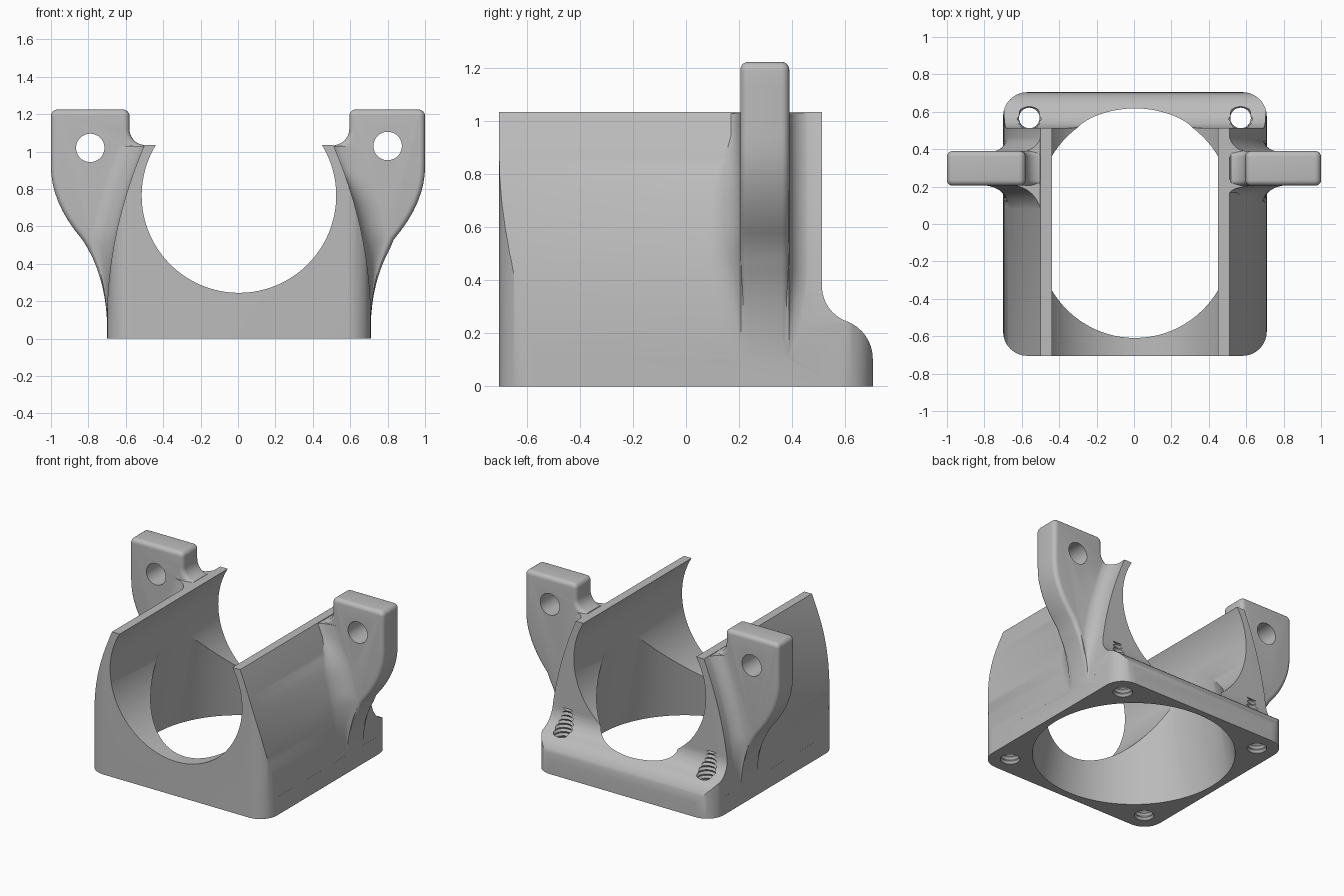
import bpy, bmesh, math
from mathutils import Matrix

cube = bpy.data.objects.get("Cube")
if cube:
    bpy.data.objects.remove(cube, do_unlink=True)

grey = bpy.data.materials.new("plain_grey")
grey.use_nodes = True
grey.diffuse_color = (0.5, 0.5, 0.5, 1)
grey.node_tree.nodes["Principled BSDF"].inputs["Base Color"].default_value = (0.5, 0.5, 0.5, 1)


def loft(name, rings):
    """Skin closed rings of 3D points and cap both ends."""
    bm = bmesh.new()
    rows = [[bm.verts.new(p) for p in ring] for ring in rings]
    n = len(rows[0])
    for a, b in zip(rows, rows[1:]):
        for i in range(n):
            bm.faces.new((a[i], a[(i + 1) % n], b[(i + 1) % n], b[i]))
    bm.faces.new(rows[0])
    bm.faces.new(rows[-1])
    bmesh.ops.recalc_face_normals(bm, faces=bm.faces)
    mesh = bpy.data.meshes.new(name)
    bm.to_mesh(mesh)
    bm.free()
    mesh.materials.append(grey)
    ob = bpy.data.objects.new(name, mesh)
    bpy.context.collection.objects.link(ob)
    return ob


def prism(name, pts, axis, lo, hi):
    """Extrude a 2D profile along an axis."""
    def place(p, t):
        return {'X': (t, p[0], p[1]), 'Y': (p[0], t, p[1]), 'Z': (p[0], p[1], t)}[axis]
    return loft(name, [[place(p, t) for p in pts] for t in (lo, hi)])


def arc(cx, cy, r, a0, a1, n=8):
    return [(cx + r * math.cos(math.radians(a0 + (a1 - a0) * i / n)),
             cy + r * math.sin(math.radians(a0 + (a1 - a0) * i / n))) for i in range(n + 1)]


def circle(cx, cy, r, n=96):
    return arc(cx, cy, r, 0, 360, n)[:-1]


def inset(pts, d):
    """Move a counter-clockwise outline inwards."""
    out = []
    for i, (x, y) in enumerate(pts):
        (ax, ay), (bx, by) = pts[i - 1], pts[(i + 1) % len(pts)]
        length = math.hypot(bx - ax, by - ay)
        out.append((x - d * (by - ay) / length, y + d * (bx - ax) / length))
    return out


def combine(ob, other, op):
    mod = ob.modifiers.new(op.lower(), 'BOOLEAN')
    mod.operation, mod.solver, mod.object = op, 'EXACT', other
    dg = bpy.context.evaluated_depsgraph_get()
    mesh = bpy.data.meshes.new_from_object(ob.evaluated_get(dg))
    ob.modifiers.clear()
    ob.data = mesh
    bpy.data.objects.remove(other, do_unlink=True)


TOP, HALF = 1.035, 0.705
LUG_FRONT, LUG_BACK, ROUND = 0.205, 0.39, 0.03


def wall_x(z):
    return HALF - 0.2 * (max(0, z - 0.1) / 0.935) ** 2


def lug_x(z, reach):
    if z < .53:
        return .703 + .21 * z ** 2 + .5 * z ** 3
    return reach - 1.1 * max(0, .92 - z) ** 2


# Body: rounded plan cut to the stepped side profile and the curved front profile
c = HALF - .13
plan = (arc(c, c, .13, 0, 90) + arc(-c, c, .13, 90, 180)
        + arc(-c, -c, .13, 180, 270) + arc(c, -c, .13, 270, 360))
body = prism("duct_bracket", plan, 'Z', 0, TOP)
side = ([(-.8, -.1), (HALF, -.1)] + arc(.555, .105, .15, 0, 70)
        + arc(.655, .379, .142, 250, 180) + [(.513, 1.1), (-.8, 1.1)])
combine(body, prism("side_profile", side, 'X', -1, 1), 'INTERSECT')
wall = [(.75, -.1), (.75, .08)]
wall += [(wall_x(z), z) for z in [TOP * i / 24 for i in range(3, 25)]] + [(.48, 1.08)]
front = wall + [(-x, z) for x, z in reversed(wall)]
combine(body, prism("front_profile", front, 'Y', -1, 1), 'INTERSECT')

# Lugs with rounded rims and blended roots on both sides
for s, reach, inner in ((1, .995, .59), (-1, 1.005, .585)):
    outline = [(lug_x(z, reach), z) for z in [.03 + .05 * i for i in range(23)]]
    outline += arc(reach - .035, 1.19, .035, 0, 90, 6) + arc(inner + .035, 1.19, .035, 90, 180, 6)
    outline += arc(inner - .085, 1.12, .085, 0, -85, 10)
    outline += [(.49, 1.0), (.57, .5), (.64, .03)]
    steps = [math.pi / 2 * k / 5 for k in range(6)]
    layers = [(LUG_FRONT + ROUND * (1 - math.sin(a)), ROUND * (1 - math.cos(a))) for a in reversed(steps)]
    layers += [(LUG_BACK - ROUND * (1 - math.sin(a)), ROUND * (1 - math.cos(a))) for a in steps]
    rims = [[(s * x, y, z) for x, z in inset(outline, d)] for y, d in layers]
    combine(body, loft("mounting_lug", rims), 'UNION')

    for face, d, size in ((LUG_FRONT, -1, .16), (LUG_BACK, 1, .1)):
        rings = []
        for i in range(25):
            z = .004 + (TOP - .008) * i / 24
            w = wall_x(z) - .004
            rx = min(size, max(.002, (lug_x(z, reach) - w) * .85))
            ry = size
            if s > 0 and d < 0 and z > .75:
                ry *= max(.3, 1 - (z - .75) * 4)
            pts = [(w - .03, -.03), (w - .03, ry)]
            pts += [(w + rx * (1 - math.cos(a)), ry * (1 - math.sin(a)))
                    for a in [math.pi / 2 * k / 8 for k in range(9)]]
            pts += [(w + rx, -.03)]
            rings.append([(s * x, face + d * (v - .002), z) for x, v in pts])
        combine(body, loft("lug_root", rings), 'UNION')

# Horizontal bore and tapering vertical port
combine(body, prism("bore", circle(0, .765, .52, 128), 'Y', -1, 1), 'DIFFERENCE')
port = [[(x, y, z) for x, y in circle(0, .004, .655 - .17 * z)] for z in (-.05, .8)]
combine(body, loft("port", port), 'DIFFERENCE')

# Lug pin holes
for s, z in ((1, 1.03), (-1, 1.02)):
    combine(body, prism("pin_hole", circle(s * .795, z, .076, 48), 'Y', 0, .6), 'DIFFERENCE')

# Threaded screw holes: blind at the front, open at the back
for x in (-.565, .565):
    for y, top in ((-.565, .3), (.567, .4)):
        rings = [[(px, py, -.012 + .015 * i) for px, py in circle(x, y, .066 if i % 2 else .055, 24)]
                 for i in range(int(top / .015) + 2)]
        combine(body, loft("screw_hole", rings), 'DIFFERENCE')

# Settle on the centre line between the two lug tips
body.data.transform(Matrix.Translation((.005, 0, 0)))
bpy.ops.object.select_all(action='DESELECT')
body.select_set(True)
bpy.context.view_layer.objects.active = body
bpy.ops.object.shade_smooth_by_angle(angle=math.radians(30))
